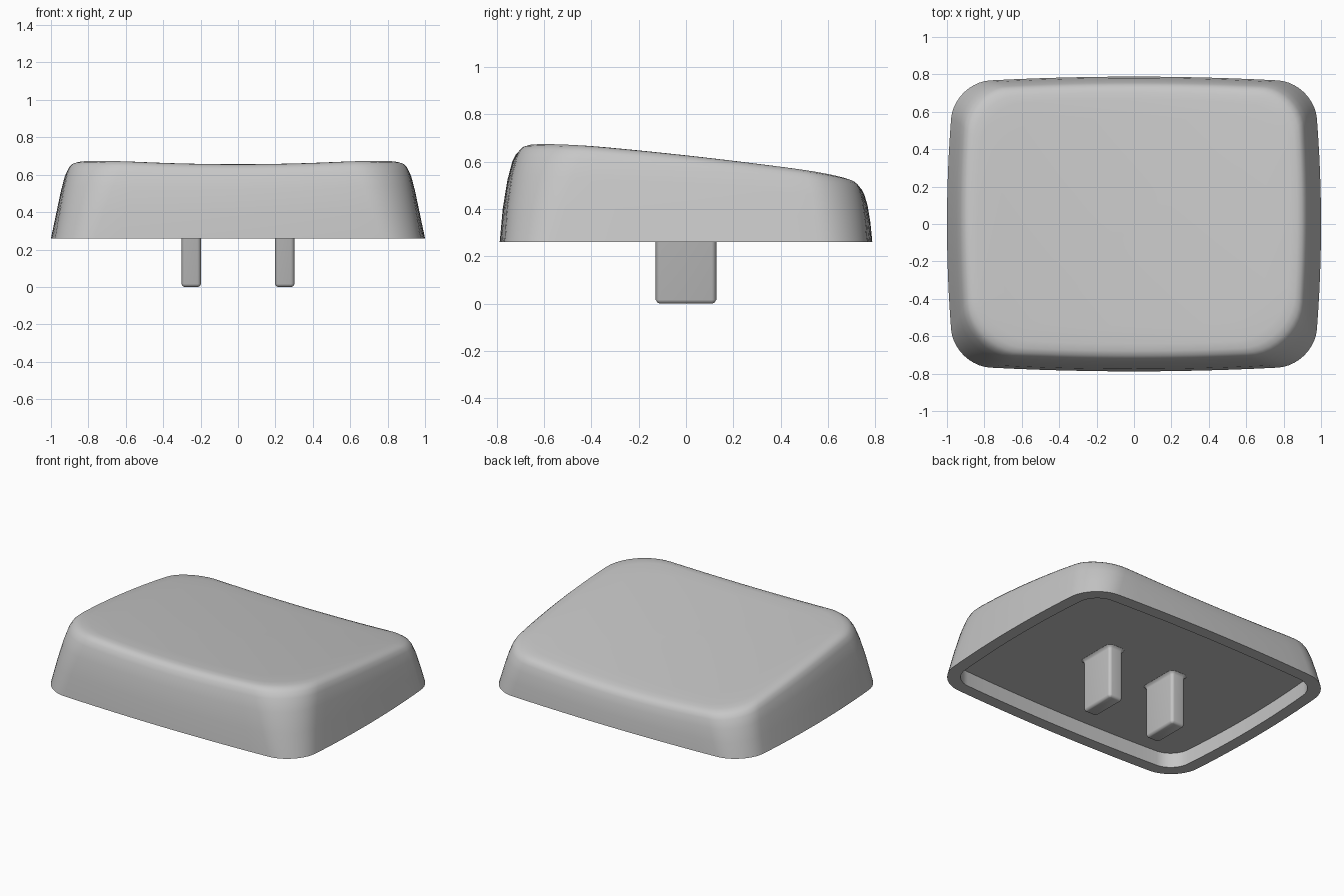
import bpy, bmesh, math

if "Cube" in bpy.data.objects:
    bpy.data.objects.remove(bpy.data.objects["Cube"], do_unlink=True)

grey = bpy.data.materials.new("light_grey")
grey.use_nodes = True
grey.diffuse_color = (0.57, 0.57, 0.57, 1)
grey.node_tree.nodes["Principled BSDF"].inputs["Base Color"].default_value = grey.diffuse_color

BASE_Z = 0.26
CEILING_Z = 0.36


def outline(hx, front, back, r_front, r_back, bulge=0.04, arc=10, side=12):
    """Rounded rectangle with gently bowed sides, counter-clockwise."""
    hy, cy = (front + back) / 2, (back - front) / 2
    points = []
    for k, (sx, sy) in enumerate([(1, 1), (-1, 1), (-1, -1), (1, -1)]):
        r = r_back if sy > 0 else r_front
        for i in range(arc + 1):
            a = math.pi / 2 * (k + i / arc)
            points.append((sx * (hx - r) + r * math.cos(a), sy * (hy - r) + r * math.sin(a)))
    result = []
    for i, (x, y) in enumerate(points):
        nx, ny = points[(i + 1) % len(points)]
        steps = side if i % (arc + 1) == arc else 1
        for j in range(steps):
            px, py = x + (nx - x) * j / steps, y + (ny - y) * j / steps
            result.append((px * (1 - bulge * (py / hy) ** 2),
                           py * (1 - bulge * (px / hx) ** 2) + cy))
    return result


def top_height(x, y):
    """Sloping top, dished from left to right."""
    return 0.594 - 0.11 * y - 0.02 * y * y + 0.047 * x * x


def loft(name, rings):
    """Skin a stack of equal-length rings and close both ends."""
    bm = bmesh.new()
    loops = [[bm.verts.new(p) for p in ring] for ring in rings]
    for a, b in zip(loops, loops[1:]):
        for i in range(len(a)):
            j = (i + 1) % len(a)
            bm.faces.new((a[i], a[j], b[j], b[i]))
    bm.faces.new(loops[0])
    bm.faces.new(loops[-1])
    bmesh.ops.recalc_face_normals(bm, faces=bm.faces)
    mesh = bpy.data.meshes.new(name)
    bm.to_mesh(mesh)
    bm.free()
    mesh.materials.append(grey)
    obj = bpy.data.objects.new(name, mesh)
    bpy.context.collection.objects.link(obj)
    bpy.ops.object.select_all(action='DESELECT')
    obj.select_set(True)
    bpy.context.view_layer.objects.active = obj
    bpy.ops.object.shade_smooth_by_angle(angle=math.radians(50))
    return obj


# Cap: recessed underside, flat rim, tapering wall, rounded shoulder
inner = outline(0.92, 0.708, 0.708, 0.13, 0.13)
rings = [[(x, y, z) for x, y in inner] for z in (CEILING_Z, BASE_Z)]
wall = [  # height fraction, half width, front, back
    (0, 1.0, 0.788, 0.788),
    (0.35, 0.972, 0.775, 0.78),
    (0.65, 0.948, 0.755, 0.768),
    (0.84, 0.929, 0.735, 0.754),
    (0.92, 0.915, 0.72, 0.743),
    (0.965, 0.898, 0.703, 0.727),
    (0.99, 0.873, 0.678, 0.702),
    (1, 0.835, 0.64, 0.665),
]
for s, hx, front, back in wall:
    top = outline(hx, front, back, 0.2 + 0.08 * s, 0.2 + 0.02 * s)
    rings.append([(x, y, BASE_Z + s * (top_height(x, y) - BASE_Z)) for x, y in top])

# Dished top surface, shrinking towards the middle
for f in (0.85, 0.7, 0.55, 0.4, 0.25, 0.1, 0.01):
    rings.append([(x * f, y * f, top_height(x * f, y * f)) for x, y in top])
loft("key_cap", rings)

# Two mounting prongs, rounded at the tip and flared at the root
prong = [(0, 0.016), (0.005, 0.006), (0.016, 0), (CEILING_Z - 0.02, 0),
         (CEILING_Z - 0.006, -0.006), (CEILING_Z + 0.002, -0.02)]
for name, cx in (("left_prong", 0.25), ("right_prong", -0.25)):
    rings = []
    for z, inset in prong:
        r = max(0.02 - inset, 0.006)
        shape = outline(0.052 - inset, 0.128 - inset, 0.128 - inset, r, r, 0, 5, 1)
        rings.append([(x + cx, y, z) for x, y in shape])
    loft(name, rings)
